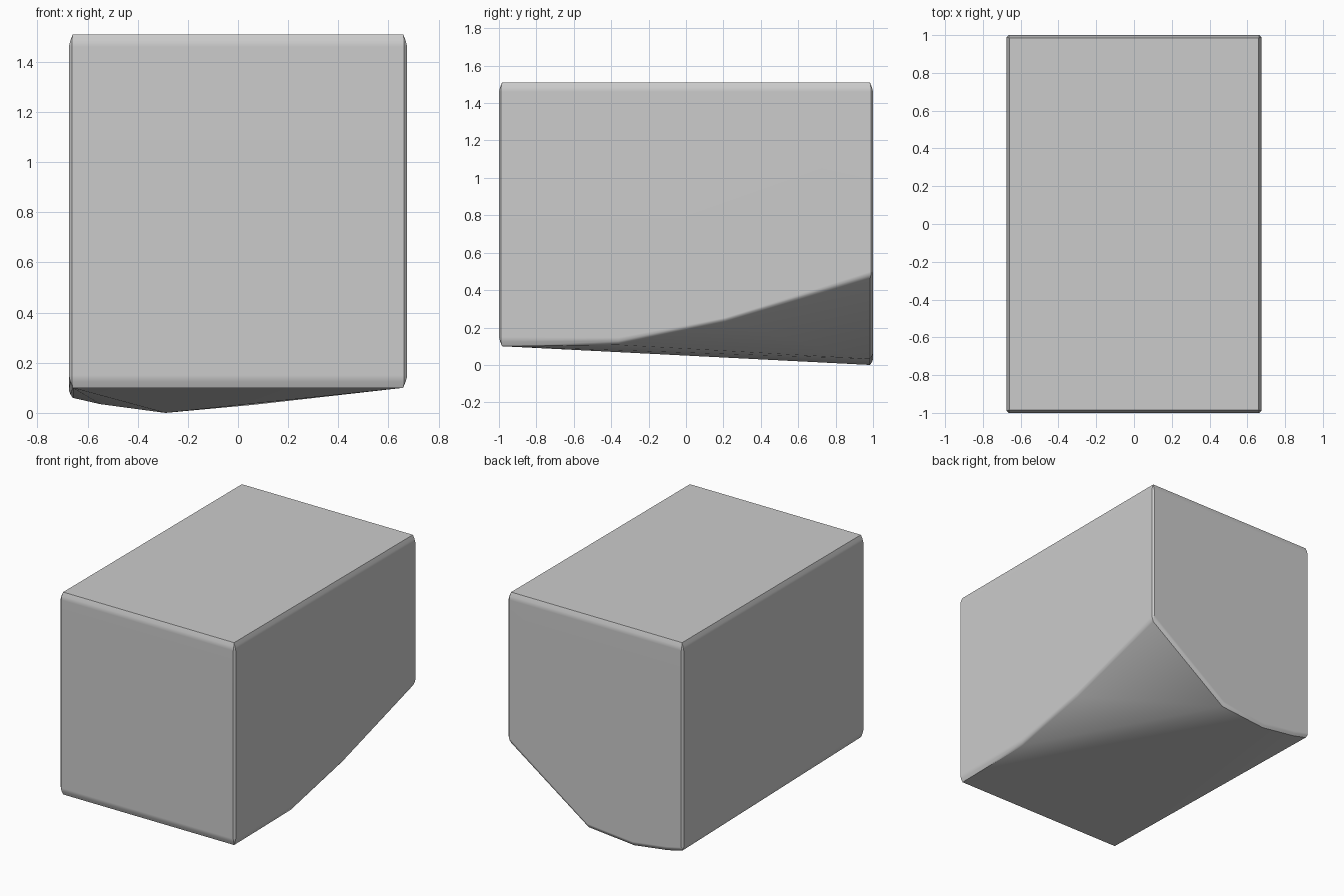
import bpy, bmesh, math

if "Cube" in bpy.data.objects:
    bpy.data.objects.remove(bpy.data.objects["Cube"])

W, L, TOP = 0.675, 1.0, 1.51      # half width, half length, height
INSET, ROUND = 0.016, 0.012       # rim inset, vertical corner chamfer

bm = bmesh.new()


def clamp(v, m):
    return max(-m, min(m, v))


def rim(x, y, z, rise):
    """Softened rim point: inset at the end cap, full size after 'rise'."""
    for inset, t in ((INSET, 0), (0.006, 0.5), (0, 1)):
        w, l, h = W - inset, L - inset, z + rise * t
        px, py = clamp(x, w), clamp(y, l)
        if abs(px) == w and abs(py) == l:
            bm.verts.new((clamp(px, w - ROUND * t), py, h))
            bm.verts.new((px, clamp(py, l - ROUND * t), h))
        else:
            bm.verts.new((px, py, h))


# Flat top and level front bottom edge
for sx in (-1, 1):
    for sy in (-1, 1):
        rim(sx * W, sy * L, TOP, -0.05)
    rim(sx * W, -L, 0.10, 0.05)

# Rising right-hand bottom edge
rim(W, -0.36, 0.107, 0.04)
rim(W, 0.21, 0.228, 0.025)
rim(W, L, 0.46, 0.04)

# Pointed bottom edge along the back
for x, z in ((0.06, 0.032), (-0.29, 0.0), (-0.55, 0.035), (-W, 0.06)):
    rim(x, L, z, 0.03)

# Convex skin over all rims
bmesh.ops.remove_doubles(bm, verts=bm.verts, dist=0.0005)
res = bmesh.ops.convex_hull(bm, input=bm.verts)
junk = {g for g in res["geom_interior"] + res["geom_unused"]
        if isinstance(g, bmesh.types.BMVert)}
bmesh.ops.delete(bm, geom=list(junk), context='VERTS')
bmesh.ops.dissolve_limit(bm, angle_limit=math.radians(0.5),
                         verts=bm.verts, edges=bm.edges)
bmesh.ops.recalc_face_normals(bm, faces=bm.faces)

mesh = bpy.data.meshes.new("cut_stone_block")
bm.to_mesh(mesh)
bm.free()
block = bpy.data.objects.new("cut_stone_block", mesh)
bpy.context.collection.objects.link(block)

# Smooth rims, flat main faces
bpy.context.view_layer.objects.active = block
block.select_set(True)
bpy.ops.object.shade_smooth_by_angle(angle=math.radians(30))
mod = block.modifiers.new("face_weighted", 'WEIGHTED_NORMAL')
mod.keep_sharp = True
